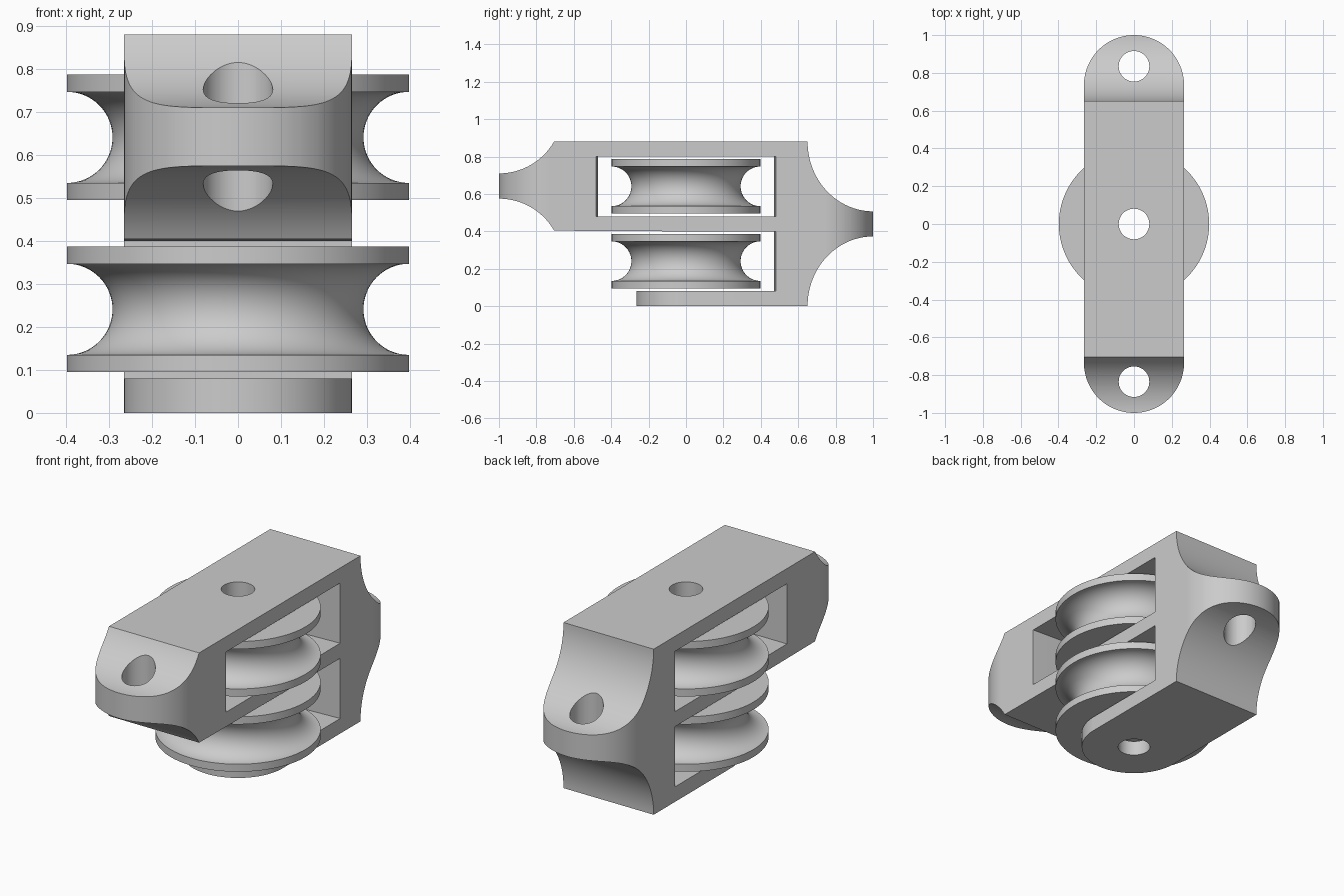
import bpy, bmesh
from math import sin, cos, pi, radians, asin

cube = bpy.data.objects.get("Cube")
if cube:
    bpy.data.objects.remove(cube, do_unlink=True)

HALF_W, BORE, LUG_Y, HEIGHT = 0.265, 0.081, 0.835, 0.88

metal = bpy.data.materials.new("grey metal")
metal.use_nodes = True
GREY = (0.6, 0.6, 0.6, 1)
metal.diffuse_color = GREY
metal.node_tree.nodes["Principled BSDF"].inputs["Base Color"].default_value = GREY


def arc(cx, cy, rx, ry, start, end, n=32):
    """Points on an elliptical arc, angles in degrees."""
    angles = [radians(start + (end - start) * i / n) for i in range(n + 1)]
    return [(cx + rx * cos(a), cy + ry * sin(a)) for a in angles]


def prism(name, outline, lo, hi, along="z"):
    """Extrude a closed outline along x (outline in y, z) or z (outline in x, y)."""
    bm = bmesh.new()
    place = (lambda p: (lo, *p)) if along == "x" else (lambda p: (*p, lo))
    face = bm.faces.new([bm.verts.new(place(p)) for p in outline])
    new = bmesh.ops.extrude_face_region(bm, geom=[face])["geom"]
    step = (hi - lo, 0, 0) if along == "x" else (0, 0, hi - lo)
    bmesh.ops.translate(bm, vec=step, verts=[v for v in new if isinstance(v, bmesh.types.BMVert)])
    return finish(name, bm)


def finish(name, bm):
    bmesh.ops.recalc_face_normals(bm, faces=bm.faces)
    mesh = bpy.data.meshes.new(name)
    bm.to_mesh(mesh)
    bm.free()
    mesh.materials.append(metal)
    obj = bpy.data.objects.new(name, mesh)
    bpy.context.collection.objects.link(obj)
    return obj


def select(obj):
    bpy.ops.object.select_all(action="DESELECT")
    obj.select_set(True)
    bpy.context.view_layer.objects.active = obj


def combine(obj, tool, operation="DIFFERENCE"):
    """Apply a boolean and remove its tool."""
    mod = obj.modifiers.new(operation, "BOOLEAN")
    mod.operation, mod.solver, mod.object = operation, "EXACT", tool
    select(obj)
    bpy.ops.object.modifier_apply(modifier=mod.name)
    bpy.data.objects.remove(tool, do_unlink=True)


def smooth(obj):
    select(obj)
    bpy.ops.object.shade_smooth_by_angle(angle=radians(25))


# Housing: side profile with scooped lugs at both ends
r = 0.34
sweep = math_deg = asin(0.295 / r) * 180 / pi
side = arc(-1, 0.71 + r, r, r, -90 + sweep, -90)          # front lug, top scoop
side += arc(-1, 0.575 - r, r, r, 90, 90 - sweep)          # front lug, lower scoop
side += [(0, 0.40), (0, 0.30), (-0.4, 0.30), (-0.4, 0)]
side += arc(1, 0, 0.35, 0.373, 180, 90)                   # back lug, lower scoop
side += arc(1, HEIGHT, 0.35, 0.373, 270, 180)             # back lug, top scoop
housing = prism("housing", side, -0.4, 0.4, "x")

# Rounded ends seen from above
end = 1 - HALF_W
plan = arc(0, end, HALF_W, HALF_W, 0, 180, 64) + arc(0, -end, HALF_W, HALF_W, 180, 360, 64)
combine(housing, prism("plan_tool", plan, -0.2, 1.1), "INTERSECT")

# Pulley slots, the lower one open at the front
wall, flare, bend = 0.47, 0.48, 0.08
upper = [(-0.4, -wall), (bend, -wall), (HALF_W, -flare), (0.4, -flare),
         (0.4, flare), (HALF_W, flare), (bend, wall), (-0.4, wall)]
lower = [(-0.4, -1.2), (0.4, -1.2)] + upper[4:]
combine(housing, prism("upper_slot", upper, 0.48, 0.80))
combine(housing, prism("lower_slot", lower, 0.08, 0.40))

# Rounded nose on the bottom plate
r = HALF_W + 0.0002
nose = arc(0, 0, r, r, 180, 360, 64) + [(0.5, 0), (0.5, -0.7), (-0.5, -0.7), (-0.5, 0)]
combine(housing, prism("nose_tool", nose, -0.1, 0.2))

# Axle bore and lug holes
for y in (-LUG_Y, 0, LUG_Y):
    combine(housing, prism("bore_tool", arc(0, y, BORE, BORE, 0, 352.5, 47), -0.2, 1.1))
smooth(housing)


# Grooved pulleys
def pulley(name, z, radius=0.398, height=0.292, groove=0.106, steps=96):
    mid = z + height / 2
    outline = [(BORE, z), (radius, z)]
    outline += arc(radius, mid, groove, groove, 270, 90)
    outline += [(radius, z + height), (BORE, z + height)]
    bm = bmesh.new()
    verts = [bm.verts.new((p, 0, h)) for p, h in outline]
    edges = [bm.edges.new((a, b)) for a, b in zip(verts, verts[1:] + verts[:1])]
    bmesh.ops.spin(bm, geom=verts + edges, cent=(0, 0, 0), axis=(0, 0, 1),
                   angle=2 * pi, steps=steps)
    bmesh.ops.remove_doubles(bm, verts=bm.verts, dist=0.0001)
    smooth(finish(name, bm))


pulley("lower_pulley", 0.095)
pulley("upper_pulley", 0.495)
